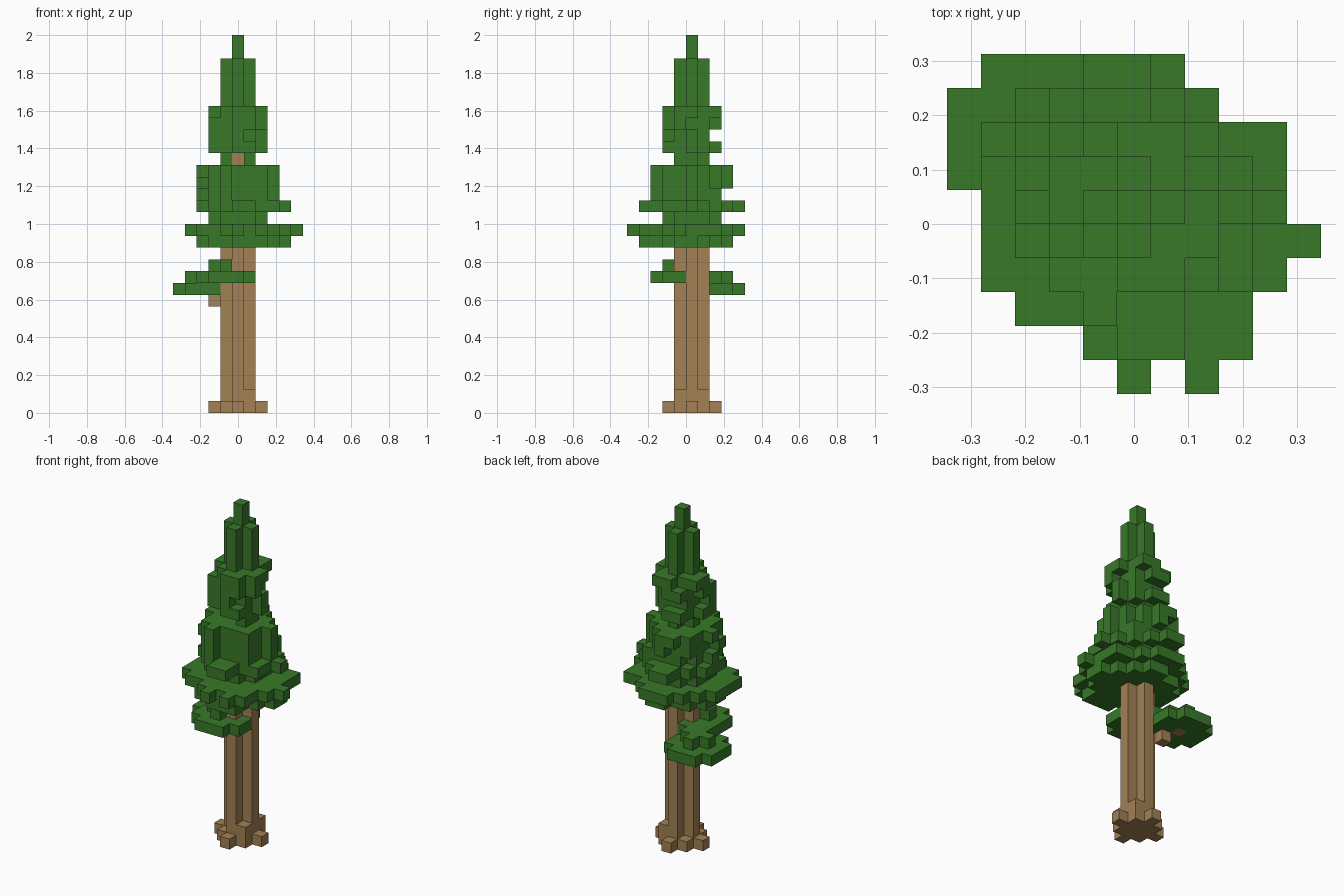
import bpy, bmesh
from mathutils import Vector

cube = bpy.data.objects.get("Cube")
if cube:
    bpy.data.objects.remove(cube)

V = 2 / 32                      # block size
ORIGIN = Vector((0, V / 2, V / 2))


def material(name, colour):
    m = bpy.data.materials.new(name)
    m.use_nodes = True
    m.diffuse_color = colour
    m.node_tree.nodes["Principled BSDF"].inputs["Base Color"].default_value = colour
    return m


bark = material("bark brown", (0.36, 0.22, 0.088, 1))
needles = material("needle green", (0.04, 0.19, 0.022, 1))


def column(i, j, low, high):
    return {(i, j, k) for k in range(low, high)}


def row(first, last, j, k):
    return {(i, j, k) for i in range(first, last + 1)}


def disk(k, r, cx=0.0, cy=0.0):
    span = range(-6, 7)
    return {(i, j, k) for i in span for j in span
            if (i - cx) ** 2 + (j - cy) ** 2 <= r * r}


def square(k):
    return {(i, j, k) for i in (-1, 0, 1) for j in (-1, 0, 1)}


def at(k, *cells):
    return {(i, j, k) for i, j in cells}


# Trunk: a cross-shaped pillar, with a thin core inside the crown
trunk = column(0, 0, 0, 22)
for i, j in ((0, 1), (0, -1), (1, 0), (-1, 0)):
    trunk |= column(i, j, 0, 15)

# Roots: a low diamond with two raised corners
roots = disk(0, 2) | at(1, (1, -1), (1, 1))

# Branch wood
branch = at(9, (-2, 1)) | at(10, (-3, 2)) | at(11, (-1, -1))

# Boughs: a round plate with a small cap
back_bough = disk(10, 2.3, -3, 2) | disk(11, 1, -3, 2)
front_bough = disk(11, 2.3, -1, -1) | disk(12, 1, -1, -1)

# Crown skirt: the widest tiers
skirt = disk(14, 3.6, 0.3, -0.4) | at(14, (4, 0), (4, -1)) | row(0, 2, -4, 14)
skirt |= disk(15, 4.3, 0, -0.2) | row(-1, 1, 4, 15)
skirt |= at(15, (4, 2), (5, -1), (4, -2), (-4, -2), (3, -4), (0, -5), (2, -5))
skirt -= at(15, (-2, -4))

# Crown middle, with a flat shoulder at the front
middle = disk(16, 2.3)
middle |= disk(17, 3.2) | at(17, (4, 0), (3, -2), (0, -4), (1, -4), (0, 4), (-1, 4))
middle |= disk(18, 3) - at(18, (0, 3), (-2, 2), (0, -3))
middle |= disk(19, 3) - at(19, (2, 2), (-3, 0), (0, -3)) | at(19, (-3, -1))
middle |= disk(20, 3) - at(20, (2, 2), (0, -3)) | at(20, (-1, 3))
middle |= column(-1, -3, 18, 21)

# Crown top: ragged narrow tiers, then the spire
top = disk(21, 1) - at(21, (0, -1)) | at(21, (1, -1))
for k in range(22, 26):
    top |= square(k)
top |= at(22, (0, -2), (1, -2), (2, 0), (0, 2), (-1, 2), (-2, -1), (-2, 0))
top |= at(23, (0, -2), (-2, -1), (2, 0))
top |= at(24, (0, -2), (1, -2), (2, -1), (-2, -1), (-2, 0), (0, 2), (-1, 2))
top |= at(25, (0, -2), (1, -2), (2, -1), (2, 0), (-2, 0), (-2, 1), (0, 2), (1, 2))
for k in range(26, 30):
    top |= disk(k, 1)
spire = column(0, 0, 30, 32)

parts = [("trunk", trunk, bark), ("roots", roots, bark), ("branch", branch, bark),
         ("back_bough", back_bough, needles), ("front_bough", front_bough, needles),
         ("crown_skirt", skirt, needles), ("crown_middle", middle, needles),
         ("crown_top", top, needles), ("spire", spire, needles)]
solid = set().union(*(cells for _, cells, _ in parts))


def build(name, cells, mat):
    """Make one object from the outward faces of a set of blocks."""
    bm = bmesh.new()
    for cell in sorted(cells):
        centre = ORIGIN + Vector(cell) * V
        for axis in range(3):
            for sign in (-1, 1):
                n = Vector((0, 0, 0))
                n[axis] = sign
                if tuple(c + int(d) for c, d in zip(cell, n)) in solid:
                    continue
                u = Vector((0, 0, 0))
                u[(axis + 1) % 3] = 1
                w = n.cross(u)
                corners = (n - u - w, n + u - w, n + u + w, n - u + w)
                bm.faces.new([bm.verts.new(centre + c * V / 2) for c in corners])
    bmesh.ops.remove_doubles(bm, verts=bm.verts, dist=V / 100)
    mesh = bpy.data.meshes.new(name)
    bm.to_mesh(mesh)
    bm.free()
    mesh.materials.append(mat)
    bpy.context.collection.objects.link(bpy.data.objects.new(name, mesh))


used = set()
for name, cells, mat in parts:
    build(name, cells - used, mat)
    used |= cells
